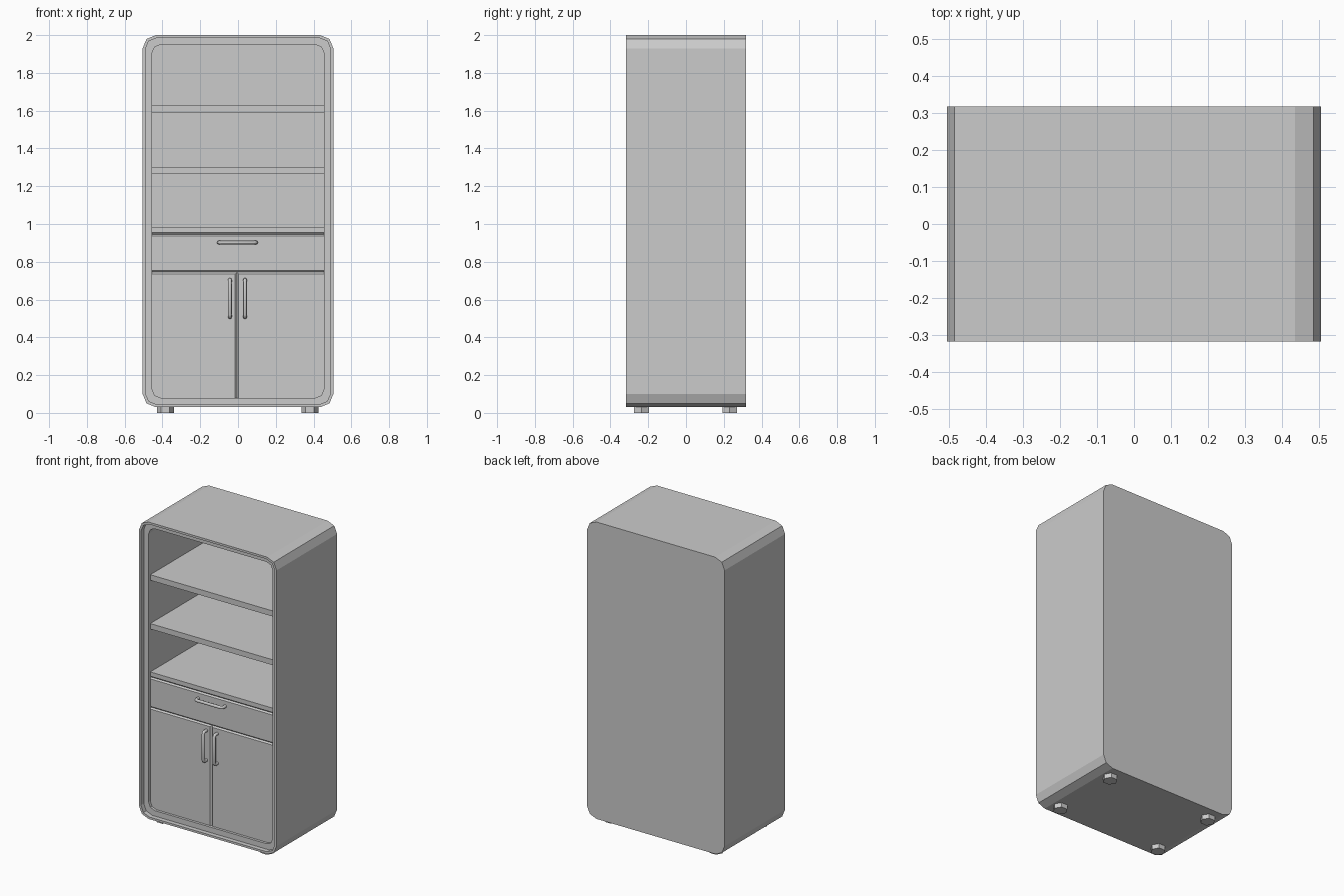
import bpy, bmesh, math
from mathutils import Vector

default = bpy.data.objects.get("Cube")
if default:
    bpy.data.objects.remove(default, do_unlink=True)

grey = bpy.data.materials.new("light_grey")
grey.use_nodes = True
grey.diffuse_color = (0.6, 0.6, 0.6, 1)
grey.node_tree.nodes["Principled BSDF"].inputs["Base Color"].default_value = (0.6, 0.6, 0.6, 1)

HALF_W, BOTTOM, TOP = 0.505, 0.03, 2.0
FRONT, BACK = -0.317, 0.317
OPEN_W, PANEL_Y = 0.455, -0.27


def add_object(name, mesh):
    obj = bpy.data.objects.new(name, mesh)
    bpy.context.collection.objects.link(obj)
    mesh.materials.clear()
    mesh.materials.append(grey)
    return obj


def finish(name, bm):
    bmesh.ops.recalc_face_normals(bm, faces=bm.faces[:])
    mesh = bpy.data.meshes.new(name)
    bm.to_mesh(mesh)
    bm.free()
    return add_object(name, mesh)


def rounded_ring(bm, inset, radius, y):
    """Rounded rectangle with two-segment corners, shrunk by inset."""
    cx = HALF_W - inset - radius
    mid, cz = (BOTTOM + TOP) / 2, (TOP - BOTTOM) / 2 - inset - radius
    ring = []
    for quarter, (sx, sz) in enumerate([(1, 1), (-1, 1), (-1, -1), (1, -1)]):
        for step in range(3):
            a = math.pi / 2 * (quarter + step / 2)
            ring.append(bm.verts.new((sx * cx + radius * math.cos(a), y,
                                      mid + sz * cz + radius * math.sin(a))))
    return ring


# Hollow cabinet: back, outer wall, front lip, recessed rim, inner wall, inner back
def cabinet_shell():
    bm = bmesh.new()
    rings = [rounded_ring(bm, *spec) for spec in [
        (0, 0.07, BACK), (0, 0.07, FRONT), (0.014, 0.062, FRONT),
        (0.014, 0.062, FRONT + 0.03), (0.05, 0.045, FRONT + 0.03),
        (0.05, 0.045, BACK - 0.025)]]
    for r, s in zip(rings, rings[1:]):
        for i in range(len(r)):
            j = (i + 1) % len(r)
            bm.faces.new((r[i], r[j], s[j], s[i]))
    bm.faces.new(rings[0])
    bm.faces.new(rings[-1])
    return finish("cabinet_shell", bm)


# Board whose named front edges are chamfered to form V grooves
def board(name, x0, x1, z0, z1, y0, y1, chamfers=()):
    bm = bmesh.new()
    bmesh.ops.create_cube(bm, size=1)
    for v in bm.verts:
        v.co = Vector((x1 if v.co.x > 0 else x0,
                       y1 if v.co.y > 0 else y0,
                       z1 if v.co.z > 0 else z0))
    planes = {"left": (0, x0), "right": (0, x1), "bottom": (2, z0), "top": (2, z1)}
    chosen = []
    for side in chamfers:
        axis, value = planes[side]
        chosen += [e for e in bm.edges if all(
            abs(v.co[axis] - value) < 1e-5 and abs(v.co.y - y0) < 1e-5 for v in e.verts)]
    if chosen:
        bmesh.ops.bevel(bm, geom=chosen, offset=0.009, segments=1, affect='EDGES')
    return finish(name, bm)


# Bent tube handle centred at (x, z), running along x or z
def handle(name, x, z, length, vertical):
    half, out, r = length / 2, 0.032, 0.01
    bend = 0.012
    side = [(half, 0), (half, out - bend), (half - bend * 0.3, out - bend * 0.3),
            (half - bend, out)]
    path = side + [(-a, d) for a, d in reversed(side)]
    curve = bpy.data.curves.new(name, 'CURVE')
    curve.dimensions = '3D'
    curve.bevel_depth = r
    curve.bevel_resolution = 2
    curve.use_fill_caps = True
    spline = curve.splines.new('POLY')
    spline.points.add(len(path) - 1)
    for p, (a, d) in zip(spline.points, path):
        offset = (0, a) if vertical else (a, 0)
        p.co = (x + offset[0], PANEL_Y - d, z + offset[1], 1)
    temp = bpy.data.objects.new(name + "_path", curve)
    bpy.context.collection.objects.link(temp)
    graph = bpy.context.evaluated_depsgraph_get()
    mesh = bpy.data.meshes.new_from_object(temp.evaluated_get(graph))
    bpy.data.objects.remove(temp, do_unlink=True)
    obj = add_object(name, mesh)
    for poly in mesh.polygons:
        poly.use_smooth = True
    return obj


# Hexagonal foot
def foot(name, x, y):
    bm = bmesh.new()
    bmesh.ops.create_cone(bm, cap_ends=True, segments=6, radius1=0.045,
                          radius2=0.045, depth=0.032)
    for v in bm.verts:
        # Points of the hexagon lie along x
        v.co = Vector((v.co.y + x, v.co.x + y, v.co.z + 0.016))
    return finish(name, bm)


cabinet_shell()

# Open shelves
inner_back = BACK - 0.025
board("upper_shelf", -OPEN_W, OPEN_W, 1.59, 1.627, PANEL_Y, inner_back)
board("middle_shelf", -OPEN_W, OPEN_W, 1.267, 1.303, PANEL_Y, inner_back)
board("counter_shelf", -OPEN_W, OPEN_W, 0.945, 0.982, PANEL_Y, inner_back, ["bottom"])

# Drawer and doors
board("drawer_front", -OPEN_W, OPEN_W, 0.745, 0.945, PANEL_Y, PANEL_Y + 0.03,
      ["top", "bottom"])
SEAM = -0.006
board("right_door", -OPEN_W, SEAM, 0.08, 0.745, PANEL_Y, PANEL_Y + 0.03, ["top", "right"])
board("left_door", SEAM, OPEN_W, 0.08, 0.745, PANEL_Y, PANEL_Y + 0.03, ["top", "left"])

# Handles
handle("drawer_handle", -0.003, 0.902, 0.197, False)
handle("right_door_handle", -0.043, 0.606, 0.197, True)
handle("left_door_handle", 0.037, 0.606, 0.197, True)

# Feet
for side, x in (("right", -0.385), ("left", 0.381)):
    for end, y in (("front", -0.235), ("back", 0.231)):
        foot(f"{end}_{side}_foot", x, y)
